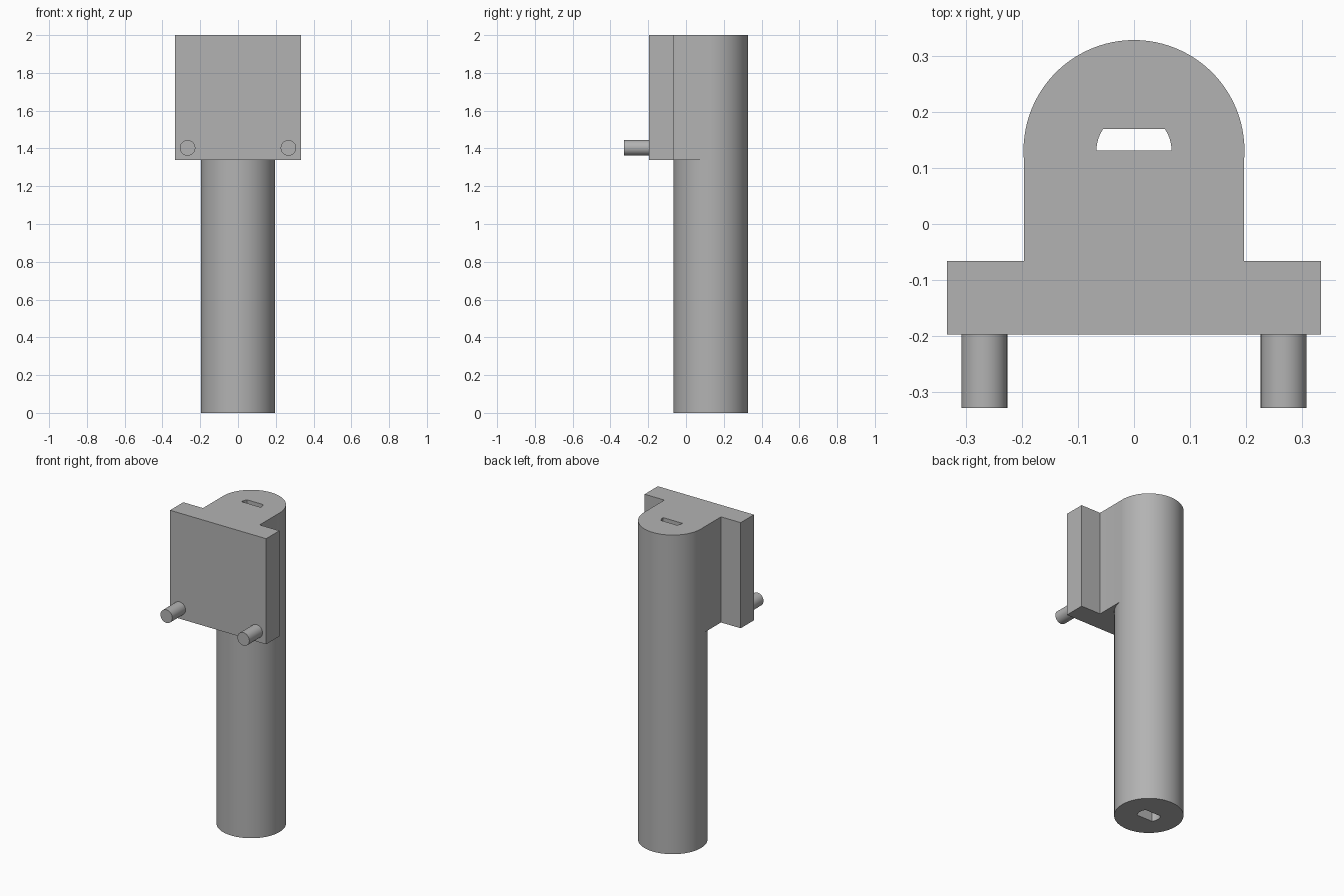
import bpy, bmesh
from math import sin, cos, pi, asin
from mathutils import Matrix

old = bpy.data.objects.get("Cube")
if old:
    bpy.data.objects.remove(old, do_unlink=True)

grey = bpy.data.materials.new("plain grey")
grey.use_nodes = True
colour = (0.45, 0.45, 0.45, 1)
grey.diffuse_color = colour
grey.node_tree.nodes["Principled BSDF"].inputs["Base Color"].default_value = colour

AXIS_Y, RADIUS = 0.131, 0.197      # tube axis and outer radius
TOP, MOUNT_Z = 2.0, 1.338          # top of everything, underside of the mount


def finish(bm, name):
    bmesh.ops.recalc_face_normals(bm, faces=bm.faces)
    mesh = bpy.data.meshes.new(name)
    bm.to_mesh(mesh)
    bm.free()
    obj = bpy.data.objects.new(name, mesh)
    bpy.context.collection.objects.link(obj)
    mesh.materials.append(grey)
    return obj


def prism(name, outline, z0, z1):
    """Extrude an xy outline from z0 to z1."""
    bm = bmesh.new()
    face = bm.faces.new([bm.verts.new((x, y, z0)) for x, y in outline])
    new = bmesh.ops.extrude_face_region(bm, geom=[face])["geom"]
    verts = [v for v in new if isinstance(v, bmesh.types.BMVert)]
    bmesh.ops.translate(bm, vec=(0, 0, z1 - z0), verts=verts)
    return finish(bm, name)


def combine(target, other, operation):
    """Boolean the other object into the target and discard it."""
    mod = target.modifiers.new(operation, "BOOLEAN")
    mod.operation, mod.object, mod.solver = operation, other, "EXACT"
    bpy.context.view_layer.objects.active = target
    bpy.ops.object.modifier_apply(modifier=mod.name)
    bpy.data.objects.remove(other, do_unlink=True)


def smooth(obj):
    bpy.ops.object.select_all(action="DESELECT")
    obj.select_set(True)
    bpy.context.view_layer.objects.active = obj
    bpy.ops.object.shade_smooth_by_angle(angle=pi / 6)


def arc(radius, start, end, steps):
    angles = [start + (end - start) * i / steps for i in range(steps + 1)]
    return [(radius * cos(a), AXIS_Y + radius * sin(a)) for a in angles]


# Round tube with a double-flat bore all the way through
body = prism("tube_body", arc(RADIUS, 0, 2 * pi, 96)[:-1], 0, TOP)
bore_r = 0.067
flat = asin(0.038 / bore_r)
bore = prism("bore_cutter",
             arc(bore_r, -flat, flat, 12) + arc(bore_r, pi - flat, pi + flat, 12),
             -0.1, TOP + 0.1)
combine(body, bore, "DIFFERENCE")

# T-shaped mount: wide front plate and neck, closing the front half of the bore
half = [(0.333, -0.197), (0.333, -0.066), (0.1965, -0.066), (0.1965, AXIS_Y)]
mount = prism("mount", half + [(-x, y) for x, y in reversed(half)], MOUNT_Z, TOP)
combine(body, mount, "UNION")
smooth(body)

# Two pins on the lower front corners of the plate
for side, sign in (("left", 1), ("right", -1)):
    bm = bmesh.new()
    bmesh.ops.create_cone(bm, cap_ends=True, segments=48, radius1=0.041,
                          radius2=0.041, depth=0.14,
                          matrix=Matrix.Translation((sign * 0.267, -0.258, 1.403))
                          @ Matrix.Rotation(pi / 2, 4, "X"))
    smooth(finish(bm, side + "_pin"))
